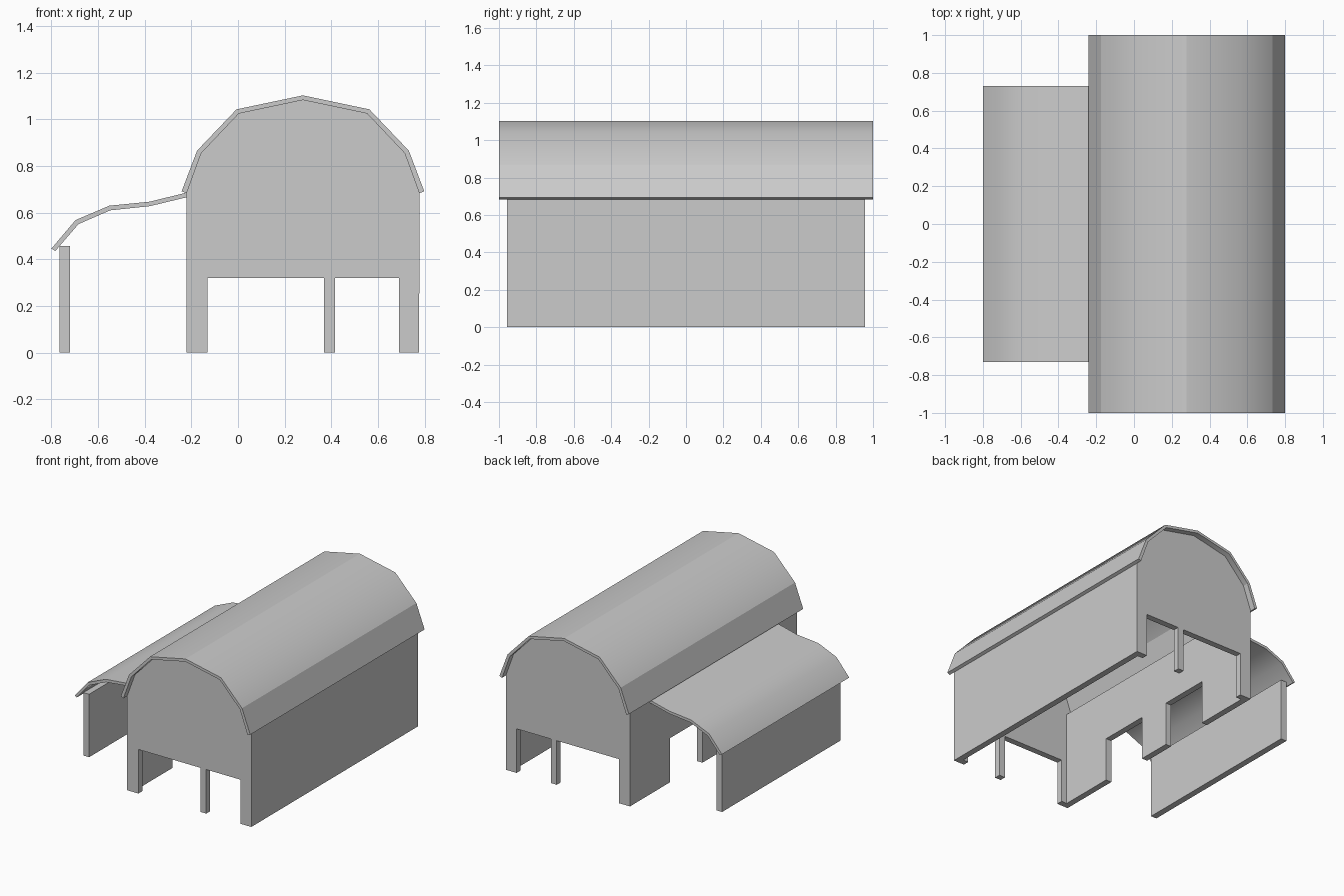
import bpy, bmesh

if "Cube" in bpy.data.objects:
    bpy.data.objects.remove(bpy.data.objects["Cube"])

T = 0.045            # wall thickness
LEFT, RIGHT = -0.22, 0.777
MID = (LEFT + RIGHT) / 2
END = 0.957          # half length of the barn walls


def extrude(name, profile, axis, lo, hi, smooth=None):
    """Extrude a closed 2D profile along x (points are y,z) or y (points are x,z).
    smooth: profile indices whose long edges are shaded smooth."""
    bm = bmesh.new()
    rings = []
    for d in (lo, hi):
        rings.append([bm.verts.new((d, a, z) if axis == 'x' else (a, d, z))
                      for a, z in profile])
    n = len(profile)
    bm.faces.new(rings[0])
    bm.faces.new(rings[1][::-1])
    for i in range(n):
        j = (i + 1) % n
        bm.faces.new((rings[0][i], rings[1][i], rings[1][j], rings[0][j]))
    if smooth:
        for f in bm.faces:
            f.smooth = True
        for e in bm.edges:
            e.smooth = False
        for i in smooth:
            bm.edges.get((rings[0][i], rings[1][i])).smooth = True
    bmesh.ops.recalc_face_normals(bm, faces=bm.faces)
    mesh = bpy.data.meshes.new(name)
    bm.to_mesh(mesh)
    bm.free()
    ob = bpy.data.objects.new(name, mesh)
    bpy.context.collection.objects.link(ob)
    return ob


def box(name, x0, x1, y0, y1, z0, z1):
    return extrude(name, [(x0, z0), (x1, z0), (x1, z1), (x0, z1)], 'y', y0, y1)


def arch(half):
    """Mirror the left half of an arch (offsets from the middle) to the right."""
    return [(MID - d, z) for d, z in half] + [(MID + d, z) for d, z in half[-2::-1]]


# Barrel roof
outer = arch([(0.52, 0.692), (0.454, 0.866), (0.285, 1.043), (0, 1.103)])
inner = arch([(0.499, 0.683), (0.436, 0.855), (0.275, 1.025), (0, 1.083)])
extrude("barn_roof", outer + inner[::-1], 'y', -1, 1, smooth=(2, 4, 9, 11))

# Gable ends with a wide opening and a centre post
gable = [(LEFT, 0)] + inner + [(RIGHT, 0), (0.69, 0), (0.69, 0.32), (-0.13, 0.32), (-0.13, 0)]
for label, y in (("front", -END), ("back", END - T)):
    extrude(label + "_gable", gable, 'y', y, y + T)
    box(label + "_post", 0.368, 0.415, y, y + T, 0, 0.32)

# Long side walls, the left one with two doorways
W = END - T
box("right_wall", RIGHT - T, RIGHT, -W, W, 0, 0.69)
doors = [(-W, 0.69), (-W, 0)]
for a, b in ((-0.5, -0.125), (0.125, 0.5)):
    doors += [(a, 0), (a, 0.32), (b, 0.32), (b, 0)]
doors += [(W, 0), (W, 0.69)]
extrude("left_wall", doors, 'x', LEFT, LEFT + T)

# Lean-to: curved awning and outer wall
top = [(-0.80, 0.446), (-0.697, 0.568), (-0.552, 0.63), (-0.38, 0.647), (-0.216, 0.687)]
under = [(-0.783, 0.436), (-0.684, 0.551), (-0.548, 0.61), (-0.378, 0.628), (-0.216, 0.667)]
extrude("awning", top + under[::-1], 'y', -0.73, 0.73, smooth=(1, 2, 3, 6, 7, 8))
box("awning_wall", -0.766, -0.72, -0.68, 0.68, 0, 0.457)
